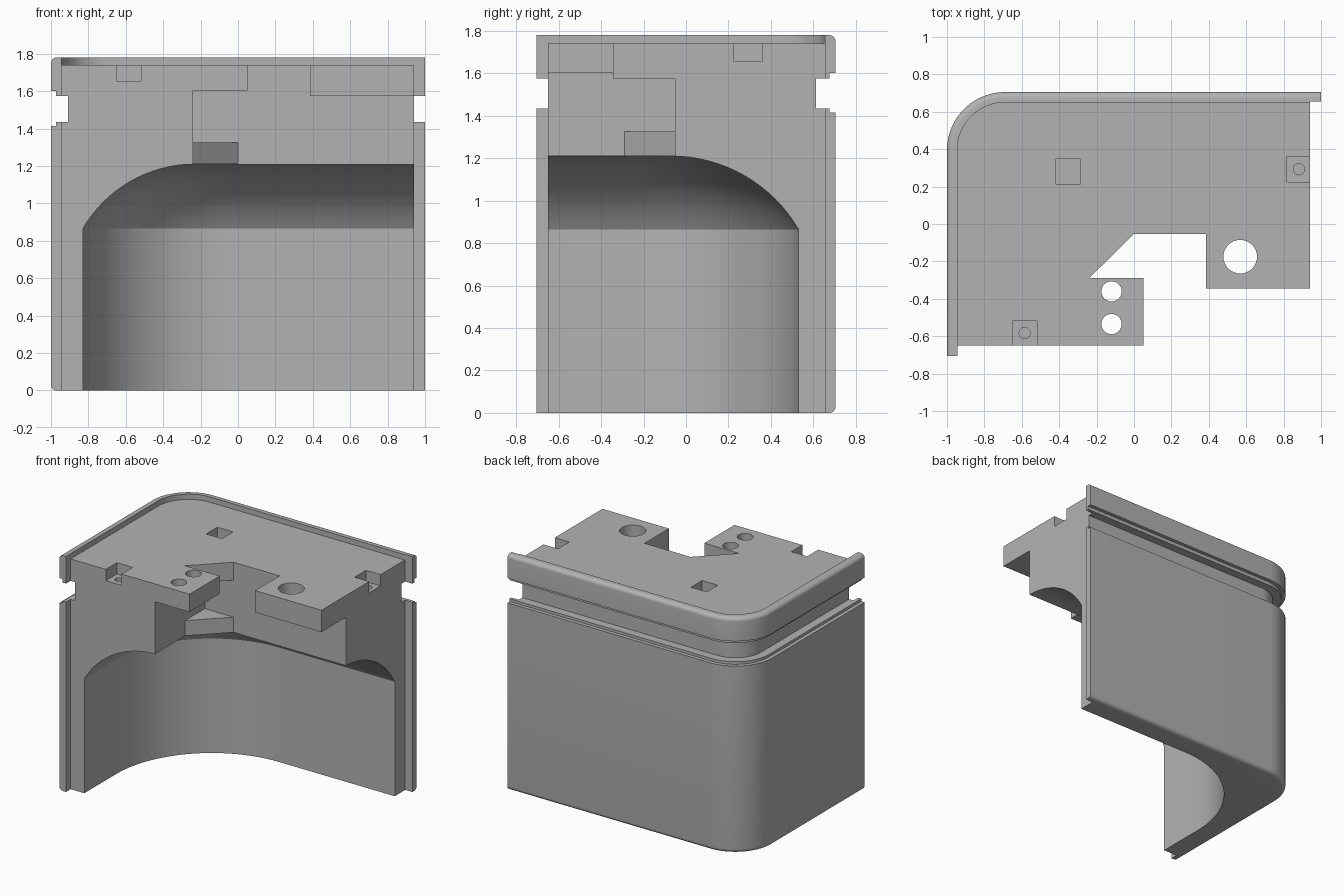
import bpy, bmesh, math

if "Cube" in bpy.data.objects:
    bpy.data.objects.remove(bpy.data.objects["Cube"], do_unlink=True)

grey = bpy.data.materials.new("plain grey")
grey.use_nodes = True
colour = (0.45, 0.45, 0.45, 1)
grey.diffuse_color = colour
grey.node_tree.nodes["Principled BSDF"].inputs["Base Color"].default_value = colour


def stack(name, rings):
    """Solid from closed outlines with equal point counts, listed bottom to top."""
    bm = bmesh.new()
    loops = [[bm.verts.new((x, y, z)) for x, y in ring] for z, ring in rings]
    for low, high in zip(loops, loops[1:]):
        for i in range(len(low)):
            j = (i + 1) % len(low)
            bm.faces.new((low[i], low[j], high[j], high[i]))
    bm.faces.new(loops[0])
    bm.faces.new(loops[-1])
    bmesh.ops.recalc_face_normals(bm, faces=bm.faces)
    mesh = bpy.data.meshes.new(name)
    bm.to_mesh(mesh)
    bm.free()
    mesh.materials.append(grey)
    obj = bpy.data.objects.new(name, mesh)
    bpy.context.collection.objects.link(obj)
    return obj


def corner_outline(left, back, right, front, radius, inset, steps=24):
    """Rectangle with its back left corner rounded, inset on those two sides."""
    cx, cy, r = left + radius, back - radius, radius - inset
    pts = [(right, front), (right, back - inset)]
    for i in range(steps + 1):
        a = math.pi / 2 * (1 + i / steps)
        pts.append((cx + r * math.cos(a), cy + r * math.sin(a)))
    return pts + [(left + inset, front)]


def outer(inset):
    return corner_outline(-1, 0.705, 1, -0.705, 0.31, inset)


def prism(name, outline, z0, z1):
    return stack(name, [(z0, outline), (z1, outline)])


def box(name, x0, x1, y0, y1, z0, z1):
    return prism(name, [(x0, y0), (x1, y0), (x1, y1), (x0, y1)], z0, z1)


def hole(name, x, y, r, z0, z1, sides=32):
    turn = [math.tau * i / sides for i in range(sides)]
    return prism(name, [(x + r * math.cos(a), y + r * math.sin(a)) for a in turn], z0, z1)


# Outer body: rounded bottom and top edges, stepped groove near the top
fillet = 0.03
arc = [math.pi / 2 * i / 6 for i in range(7)]
profile = [(fillet * (1 - math.cos(a)), fillet * (1 - math.sin(a))) for a in reversed(arc)]
profile = [(fillet * (1 - math.sin(a)), fillet * (1 - math.cos(a))) for a in arc]
profile += [(0, 1.415), (0.028, 1.415), (0.028, 1.435), (0.092, 1.435),
            (0.092, 1.575), (0.028, 1.575), (0.028, 1.602), (0, 1.602)]
profile += [(fillet * (1 - math.cos(a)), 1.78 - fillet * (1 - math.sin(a))) for a in arc]
body = stack("housing_corner", [(z, outer(d)) for d, z in profile])

# Inner cavity with a domed ceiling
R, run, rise, spring = 0.694, 0.6, 0.345, 0.865
cavity = [(-0.2, 0), (spring, 0)]
start = math.asin(run / R)
for i in range(1, 17):
    a = start * (1 - i / 16)
    cavity.append((spring + rise - R * (1 - math.cos(a)), run - R * math.sin(a)))
cutters = [stack("cavity_cutter", [
    (z, corner_outline(-0.83, 0.53, 1.3, -1, 0.8, d)) for z, d in cavity])]

# Open side edges, leaving the skin as a thin lip, and the top recess
cutters += [
    box("right_edge_cutter", 0.94, 1.3, -1, 0.655, -0.3, 2),
    box("front_edge_cutter", -0.945, 1.4, -1.1, -0.65, -0.4, 2.1),
    prism("top_recess_cutter",
          corner_outline(-0.945, 0.65, 1.5, -1.2, 0.255, 0), 1.74, 2.2),
]

# Stepped opening: lower slot, upper slot and the gap between the two tabs
s, b = -0.24, -0.053
cutters += [
    prism("lower_slot_cutter",
          [(s, -1), (1.2, -1), (1.2, b), (0, b), (s, -0.29)], 1.15, 1.575),
    box("upper_slot_cutter", s, 0.385, -1, b, 1.325, 1.605),
    prism("tab_gap_cutter",
          [(s, -0.29), (0.05, -0.29), (0.05, -1), (1.2, -1), (1.2, -0.345),
           (0.385, -0.345), (0.385, b), (0, b)], 1.5, 2),
]

# Square notches and round holes
cutters += [
    box("centre_pocket_cutter", -0.417, -0.285, 0.215, 0.348, 1.655, 2),
    box("right_notch_cutter", 0.818, 1.1, 0.225, 0.36, 1.655, 1.77),
    box("front_notch_cutter", -0.65, -0.518, -0.9, -0.518, 1.655, 2),
    hole("right_pin_cutter", 0.882, 0.293, 0.03, 1.57, 1.7),
    hole("front_pin_cutter", -0.585, -0.583, 0.03, 1.57, 1.7),
    hole("large_hole_cutter", 0.568, -0.175, 0.09, 1.5, 2),
    hole("small_hole_back_cutter", -0.12, -0.36, 0.054, 1.5, 2),
    hole("small_hole_front_cutter", -0.12, -0.535, 0.054, 1.5, 2),
]

bpy.context.view_layer.objects.active = body
for cutter in cutters:
    cutter.hide_render = True
    mod = body.modifiers.new(cutter.name, 'BOOLEAN')
    mod.operation = 'DIFFERENCE'
    mod.solver = 'EXACT'
    mod.object = cutter
    with bpy.context.temp_override(object=body, active_object=body):
        bpy.ops.object.modifier_apply(modifier=mod.name)
for cutter in cutters:
    bpy.data.objects.remove(cutter, do_unlink=True)

# Smooth rounded surfaces, keep machined edges crisp
bpy.ops.object.select_all(action='DESELECT')
body.select_set(True)
bpy.ops.object.shade_smooth_by_angle(angle=math.radians(25))
